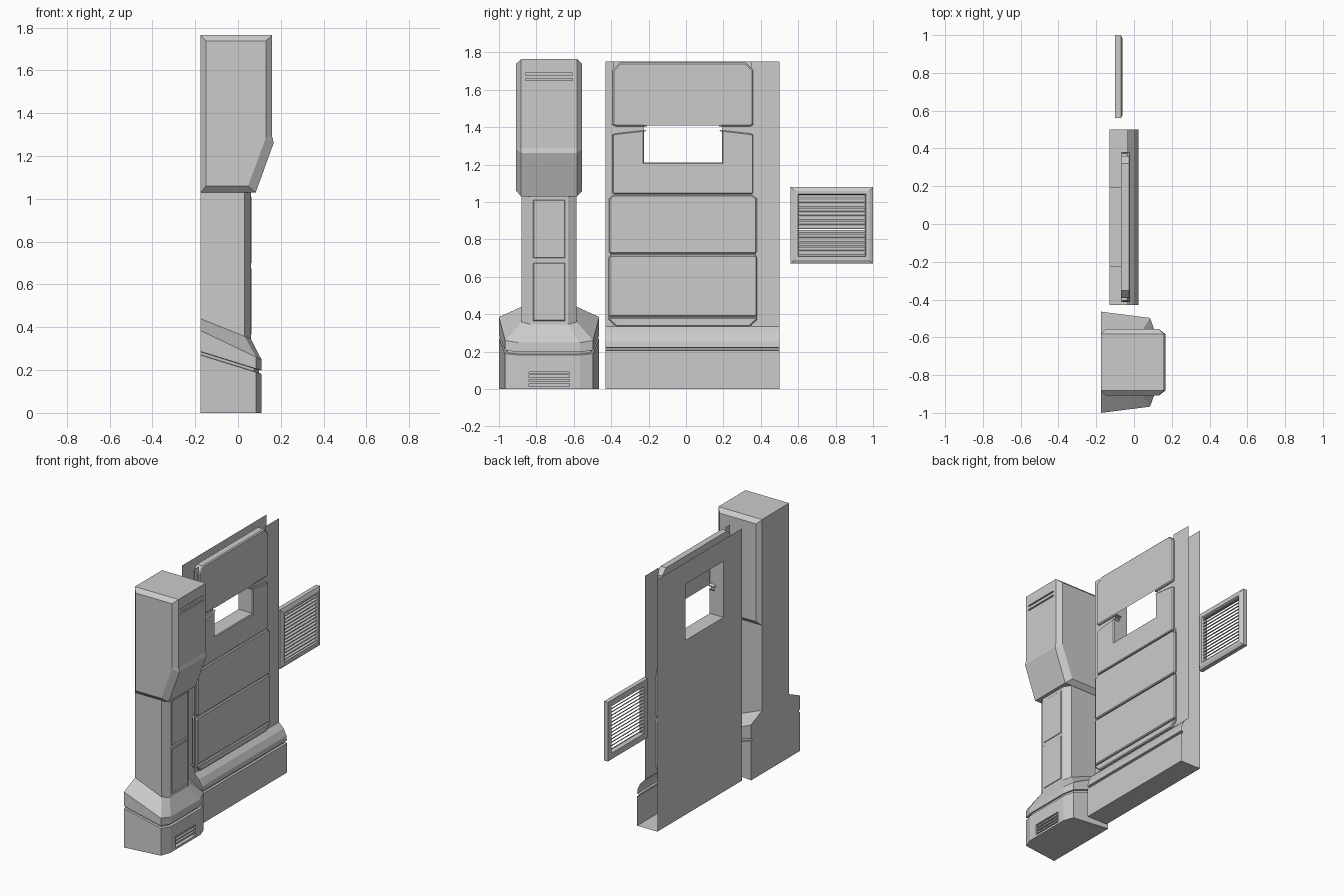
import bpy, bmesh

if "Cube" in bpy.data.objects:
    bpy.data.objects.remove(bpy.data.objects["Cube"])


def finish(name, bm):
    bmesh.ops.recalc_face_normals(bm, faces=bm.faces)
    me = bpy.data.meshes.new(name)
    bm.to_mesh(me)
    bm.free()
    ob = bpy.data.objects.new(name, me)
    bpy.context.collection.objects.link(ob)
    return ob


def loft(name, rings, cap=True, loop=False, closed=True):
    """Skin equal-length rings; optional end caps, or join last ring to first."""
    bm = bmesh.new()
    vs = [[bm.verts.new(p) for p in r] for r in rings]
    n = len(vs[0])
    pairs = list(zip(vs, vs[1:])) + ([(vs[-1], vs[0])] if loop else [])
    for a, b in pairs:
        for i in range(n if closed else n - 1):
            j = (i + 1) % n
            bm.faces.new((a[i], a[j], b[j], b[i]))
    if cap and not loop:
        bm.faces.new(vs[0])
        bm.faces.new(vs[-1])
    return finish(name, bm)


def rect(x, y0, y1, z0, z1):
    return [(x, y0, z0), (x, y1, z0), (x, y1, z1), (x, y0, z1)]


def box(name, x0, x1, y0, y1, z0, z1):
    return loft(name, [rect(x0, y0, y1, z0, z1), rect(x1, y0, y1, z0, z1)])


def panel(name, outline, x0, x1, bevel):
    """Plate in the yz plane with a bevelled front (+x) edge."""
    bm = bmesh.new()
    a = [bm.verts.new((x0, y, z)) for y, z in outline]
    b = [bm.verts.new((x1, y, z)) for y, z in outline]
    n = len(a)
    bm.faces.new(a)
    front = bm.faces.new(b)
    for i in range(n):
        j = (i + 1) % n
        bm.faces.new((a[i], a[j], b[j], b[i]))
    bmesh.ops.recalc_face_normals(bm, faces=bm.faces)
    bmesh.ops.bevel(bm, geom=list(front.edges), offset=bevel, segments=1,
                    affect='EDGES', profile=0.5)
    return finish(name, bm)


def cut(ob, *dims):
    c = box("cutter", *dims)
    c.hide_render = True
    m = ob.modifiers.new("cut", 'BOOLEAN')
    m.operation, m.solver, m.object = 'DIFFERENCE', 'EXACT', c
    bpy.context.view_layer.objects.active = ob
    bpy.ops.object.modifier_apply(modifier=m.name)
    bpy.data.objects.remove(c)


# ---- Pillar: base, groove, sloped collar and shaft in one skin
YC = -0.732
BASE = [(-0.175, 0.268), (0.085, 0.235), (0.11, 0.165)]
GROOVE = [(-0.175, 0.256), (0.075, 0.223), (0.098, 0.158)]
SHAFT = [(-0.175, 0.147), (0.03, 0.147), (0.06, 0.1)]


def plan(half, z, slope):
    pts = [(x, -y) for x, y in half] + [(x, y) for x, y in reversed(half)]
    return [(x, YC + y, z - slope * (x + 0.175)) for x, y in pts]


pillar = loft("pillar_base_and_shaft", [
    plan(BASE, 0, 0), plan(BASE, 0.27, 0.31), plan(GROOVE, 0.272, 0.31),
    plan(GROOVE, 0.285, 0.31), plan(BASE, 0.287, 0.31), plan(BASE, 0.385, 0.48),
    plan(SHAFT, 0.44, 0.4), plan(SHAFT, 1.04, 0)])

# Base vent recess with slats
cut(pillar, 0.085, 0.13, YC - 0.108, YC + 0.108, 0.015, 0.09)
for i in range(3):
    z = 0.03 + i * 0.022
    box(f"base_vent_slat_{i}", 0.085, 0.103, YC - 0.108, YC + 0.108, z, z + 0.01)

# Raised plates on the shaft
for i, (z0, z1) in enumerate([(0.365, 0.675), (0.70, 1.01)]):
    y = 0.085
    panel(f"shaft_plate_{i}", [(YC - y, z0), (YC + y, z0), (YC + y, z1), (YC - y, z1)],
          0.055, 0.064, 0.003)

# Pillar head: side profile with bevelled side faces
OUT = [(-0.175, 1.03), (0.083, 1.03), (0.167, 1.262), (0.16, 1.29), (0.16, 1.765), (-0.175, 1.765)]
INN = [(-0.15, 1.06), (0.047, 1.06), (0.13, 1.285), (0.13, 1.30), (0.13, 1.738), (-0.15, 1.738)]
head = loft("pillar_head", [[(x, YC + y, z) for x, z in prof] for prof, y in
                            [(INN, -0.177), (OUT, -0.149), (OUT, 0.149), (INN, 0.177)]])
for z in (1.65, 1.68):
    cut(head, 0.15, 0.2, YC - 0.125, YC + 0.125, z, z + 0.01)

# ---- Wall: back sheet with window reveal, plinth, front strips
Y0, Y1, TOP = -0.43, 0.50, 1.75
WIN = (-0.225, 0.192, 1.21, 1.60)
loft("wall_back", [rect(-0.13, Y0, Y1, 0, TOP), rect(-0.13, *WIN), rect(-0.07, *WIN)], cap=False)
PLINTH = [(-0.13, 0), (0.025, 0), (0.025, 0.205), (0.012, 0.208), (0.012, 0.22),
          (0.025, 0.223), (0.022, 0.255), (0.0, 0.30), (-0.035, 0.335)]
loft("wall_plinth", [[(x, y, z) for x, z in PLINTH] for y in (Y0, Y1)], cap=False, closed=False)
for side, a, b in [("left", Y0, -0.385), ("right", 0.35, Y1)]:
    loft(f"wall_strip_{side}", [[(-0.035, a, z), (-0.035, b, z)] for z in (0.335, TOP)],
         cap=False, closed=False)

# ---- Door: core frame behind, bevelled panels in front
DC = -0.0165
DX0, DX1 = -0.06, -0.02


def mirrored(half):
    return [(DC - y, z) for y, z in half] + [(DC + y, z) for y, z in reversed(half)]


core = (-0.385, 0.352, 1.03, 1.70)
loft("door_core", [rect(-0.07, *core), rect(-0.07, *WIN), rect(-0.034, *WIN),
                   rect(-0.034, *core)], cap=False, loop=True)
box("door_core_lower", -0.07, -0.034, -0.405, 0.372, 0.36, 1.05)

panel("door_top", mirrored([
    (0.193, 1.412), (0.208, 1.42), (0.208, 1.585), (0.194, 1.60)][::-1]
    + [(0.193, 1.405), (0.36, 1.405), (0.376, 1.412), (0.376, 1.705), (0.336, 1.746)]),
    -0.07, DX1, 0.007)
panel("door_middle", mirrored([
    (0.208, 1.21), (0.208, 1.375), (0.193, 1.385), (0.36, 1.366), (0.376, 1.36),
    (0.376, 1.05), (0.37, 1.044)]), DX0, DX1, 0.005)
panel("door_upper_lower", mirrored([
    (0.37, 1.038), (0.395, 1.018), (0.395, 0.735), (0.388, 0.723)]), DX0, DX1, 0.006)
panel("door_lower", mirrored([
    (0.388, 0.716), (0.397, 0.70), (0.397, 0.388)]), DX0, DX1, 0.006)
panel("door_kick_strip", mirrored([
    (0.397, 0.382), (0.397, 0.372), (0.358, 0.335)]), -0.07, DX1, 0.006)

# ---- Vent grille: chamfered frame and tilted slats
def inset(x, d):
    return rect(x, 0.56 + d, 1.0 - d, 0.67 + d, 1.08 - d)


loft("vent_frame", [inset(-0.10, 0), inset(-0.07, 0), inset(-0.06, 0.02), inset(-0.06, 0.038),
                    inset(-0.068, 0.042), inset(-0.10, 0.042)], cap=False, loop=True)
N = 14
for i in range(N):
    z = 0.714 + i * 0.326 / N
    loft(f"vent_slat_{i}", [[(-0.092, y, z + 0.017), (-0.092, y, z + 0.021),
                             (-0.068, y, z + 0.006), (-0.068, y, z + 0.001)]
                            for y in (0.60, 0.96)])
